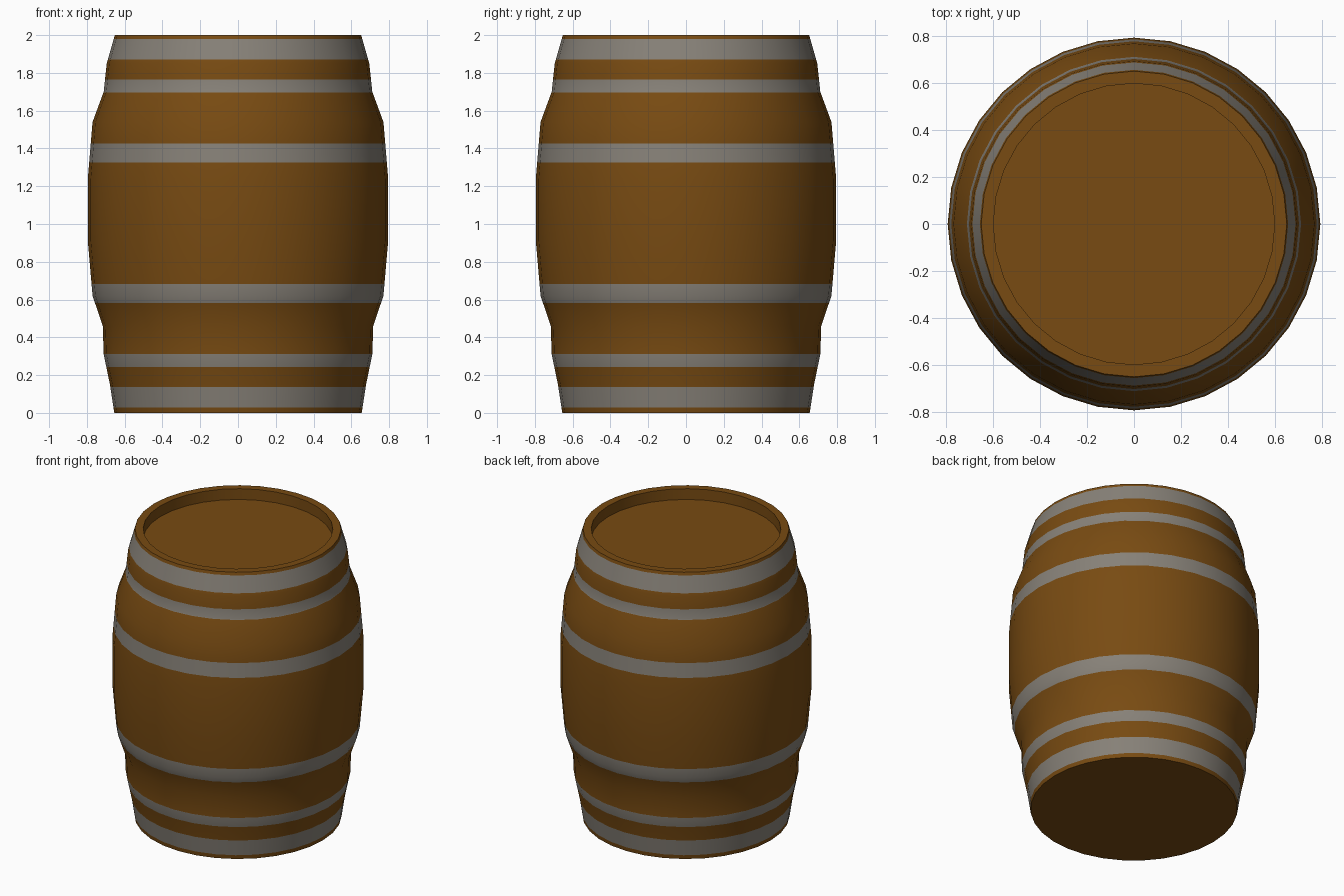
import bpy, bmesh, math

if "Cube" in bpy.data.objects:
    bpy.data.objects.remove(bpy.data.objects["Cube"])

SIDES = 32


def material(name, rgb):
    m = bpy.data.materials.new(name)
    m.diffuse_color = (*rgb, 1)
    m.use_nodes = True
    m.node_tree.nodes["Principled BSDF"].inputs["Base Color"].default_value = m.diffuse_color
    return m


wood = material("brown wood", (0.188, 0.07, 0.006))
iron = material("grey iron", (0.242, 0.22, 0.188))

# Outer stave profile (height, radius) and heights of the iron hoops
PROFILE = [(0, .655), (.15, .678), (.31, .711), (.46, .716), (.62, .77), (.91, .795),
           (1.24, .795), (1.54, .77), (1.70, .711), (1.85, .695), (2.0, .652)]
HOOPS = [(.028, .138), (.242, .312), (.582, .683),
         (1.325, 1.425), (1.695, 1.765), (1.87, 1.98)]


def radius_at(z):
    for (z0, r0), (z1, r1) in zip(PROFILE, PROFILE[1:]):
        if z0 <= z <= z1:
            return r0 + (r1 - r0) * (z - z0) / (z1 - z0)


def ring(bm, r, z):
    return [bm.verts.new((r * math.cos(a), r * math.sin(a), z))
            for a in (2 * math.pi * i / SIDES for i in range(SIDES))]


bm = bmesh.new()

# Staves: rings at every profile point and hoop edge, then the rim and recess
heights = sorted({p[0] for p in PROFILE} | {z for h in HOOPS for z in h})
sections = [(radius_at(z), z) for z in heights] + [(.60, 2.0), (.60, 1.925)]
rings = [ring(bm, r, z) for r, z in sections]
for k, (a, b) in enumerate(zip(rings, rings[1:])):
    mid = (sections[k][1] + sections[k + 1][1]) / 2
    is_hoop = k < len(heights) - 1 and any(lo < mid < hi for lo, hi in HOOPS)
    for i in range(SIDES):
        j = (i + 1) % SIDES
        f = bm.faces.new((a[i], a[j], b[j], b[i]))
        f.material_index = int(is_hoop)

# Flat bottom and sunken lid
bm.faces.new(rings[0][::-1])
bm.faces.new(rings[-1])

mesh = bpy.data.meshes.new("barrel")
bm.to_mesh(mesh)
bm.free()
mesh.materials.append(wood)
mesh.materials.append(iron)
barrel = bpy.data.objects.new("barrel", mesh)
bpy.context.collection.objects.link(barrel)
bpy.context.view_layer.objects.active = barrel
barrel.select_set(True)
bpy.ops.object.shade_smooth_by_angle(angle=math.radians(40))
